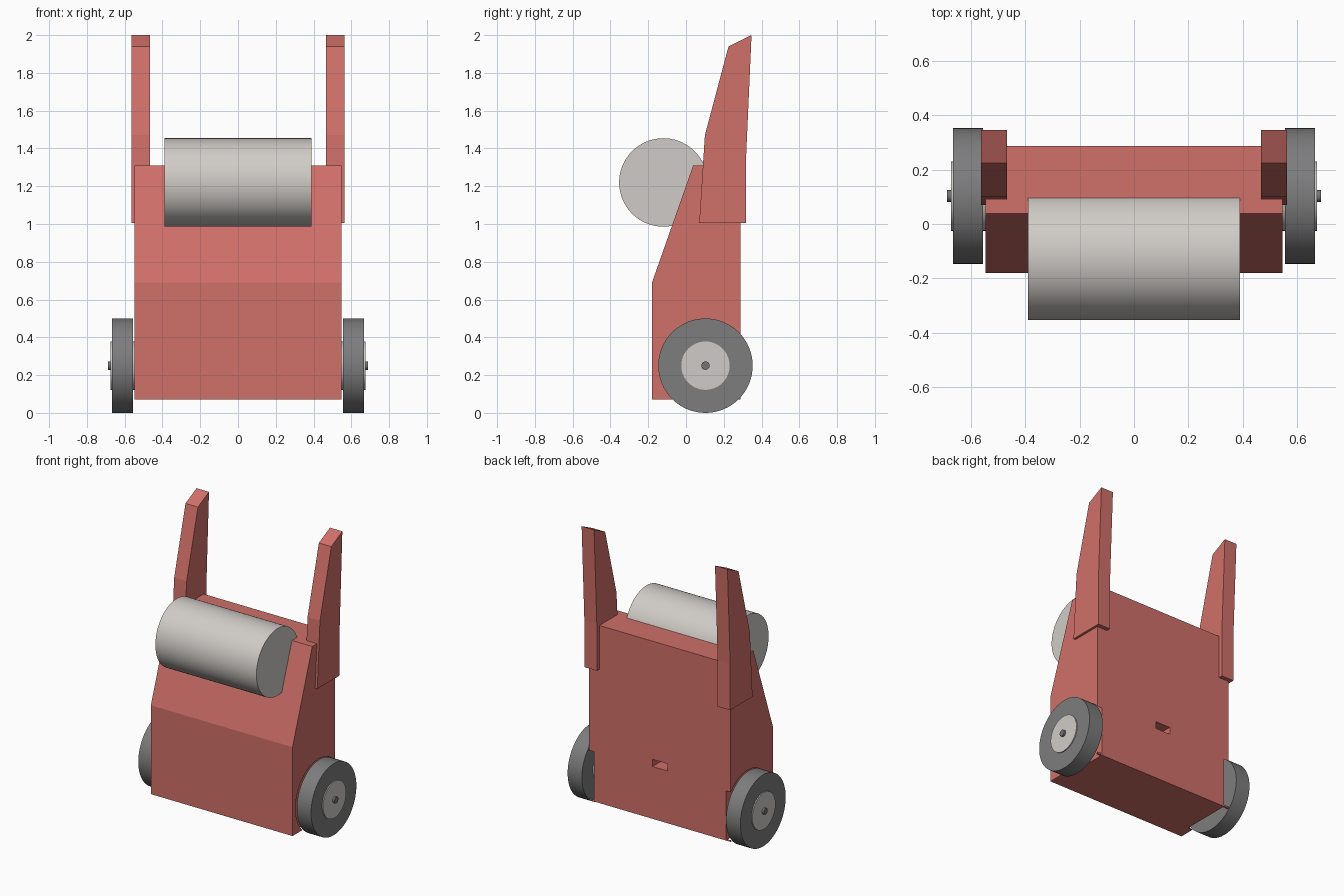
import bpy, bmesh, math
from mathutils import Matrix

cube = bpy.data.objects.get("Cube")
if cube:
    bpy.data.objects.remove(cube, do_unlink=True)


def material(name, rgb):
    m = bpy.data.materials.new(name)
    m.use_nodes = True
    m.diffuse_color = (*rgb, 1)
    m.node_tree.nodes["Principled BSDF"].inputs["Base Color"].default_value = (*rgb, 1)
    return m


RED = material("coral red", (0.63, 0.16, 0.14))
LIGHT = material("light grey", (0.63, 0.60, 0.57))
RUBBER = material("dark grey", (0.205, 0.205, 0.21))
STEEL = material("axle grey", (0.17, 0.17, 0.17))


def finish(name, bm, mat):
    bmesh.ops.recalc_face_normals(bm, faces=bm.faces)
    mesh = bpy.data.meshes.new(name)
    bm.to_mesh(mesh)
    bm.free()
    obj = bpy.data.objects.new(name, mesh)
    bpy.context.collection.objects.link(obj)
    mesh.materials.append(mat)
    return obj


def activate(obj):
    bpy.ops.object.select_all(action='DESELECT')
    obj.select_set(True)
    bpy.context.view_layer.objects.active = obj


def slab(name, profile, x0, x1, mat):
    """Extrude a side (y, z) profile from x0 to x1."""
    bm = bmesh.new()
    face = bm.faces.new([bm.verts.new((x0, y, z)) for y, z in profile])
    new = bmesh.ops.extrude_face_region(bm, geom=[face])["geom"]
    verts = [g for g in new if isinstance(g, bmesh.types.BMVert)]
    bmesh.ops.translate(bm, verts=verts, vec=(x1 - x0, 0, 0))
    return finish(name, bm, mat)


def drum(name, x0, x1, y, z, radius, mat, segments=64):
    """Cylinder lying along x."""
    bm = bmesh.new()
    place = Matrix.Translation(((x0 + x1) / 2, y, z)) @ Matrix.Rotation(math.pi / 2, 4, 'Y')
    bmesh.ops.create_cone(bm, cap_ends=True, segments=segments, radius1=radius,
                          radius2=radius, depth=abs(x1 - x0), matrix=place)
    obj = finish(name, bm, mat)
    activate(obj)
    bpy.ops.object.shade_smooth_by_angle(angle=math.radians(30))
    return obj


def carve(obj, cutter):
    mod = obj.modifiers.new("cut", 'BOOLEAN')
    mod.operation = 'DIFFERENCE'
    mod.solver = 'EXACT'
    mod.object = cutter
    activate(obj)
    bpy.ops.object.modifier_apply(modifier=mod.name)
    bpy.data.objects.remove(cutter, do_unlink=True)


WHEEL_Y, WHEEL_Z, WHEEL_R = 0.103, 0.25, 0.25

# Wedge-fronted body
body = slab("body", [(-0.18, 0.07), (-0.18, 0.69), (0.038, 1.31), (0.288, 1.31), (0.288, 0.07)],
            -0.547, 0.547, RED)

# Rear slot
carve(body, slab("slot_cutter", [(0.2, 0.435), (0.2, 0.485), (0.4, 0.485), (0.4, 0.435)],
                 -0.057, 0.057, RED))

# Front roller
drum("roller", -0.39, 0.39, -0.12, 1.22, 0.234, LIGHT, 96)

arm_profile = [(0.07, 1.005), (0.1, 1.47), (0.225, 1.94), (0.347, 2.0), (0.317, 1.33), (0.317, 1.005)]

for side, s in (("left", 1), ("right", -1)):
    # Wheel recess in the body side
    carve(body, drum("recess_cutter", s * 0.51, s * 0.6, WHEEL_Y, WHEEL_Z, WHEEL_R, RED))
    # Upright arm
    slab(side + "_arm", arm_profile, s * 0.467, s * 0.563, RED)
    # Wheel, hub and axle
    drum(side + "_wheel", s * 0.557, s * 0.667, WHEEL_Y, WHEEL_Z, WHEEL_R, RUBBER)
    drum(side + "_hub", s * 0.5, s * 0.674, WHEEL_Y, WHEEL_Z, 0.128, LIGHT)
    drum(side + "_axle", s * 0.5, s * 0.688, WHEEL_Y, WHEEL_Z, 0.022, STEEL, 24)
